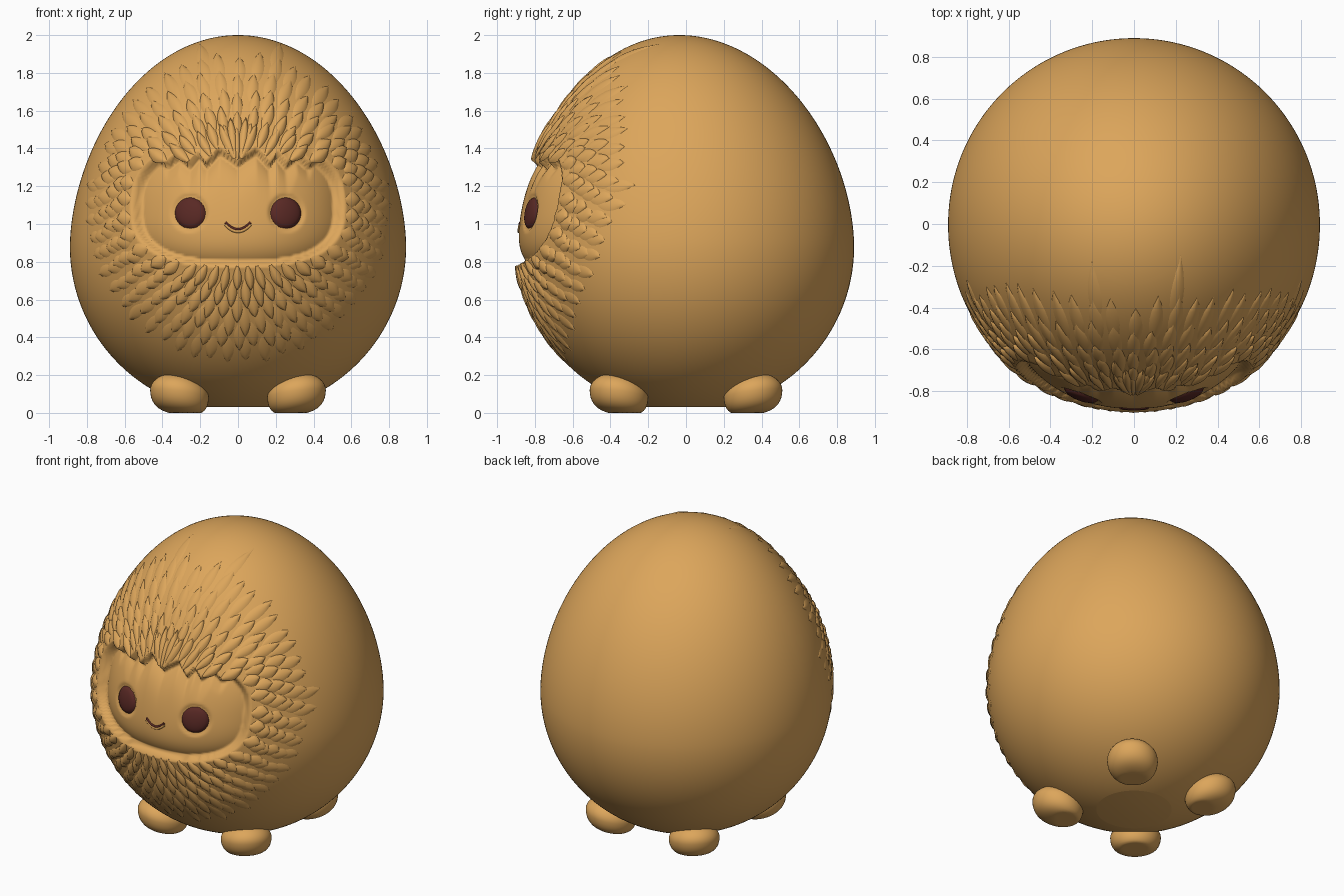
import bpy, bmesh, math, random
from mathutils import Vector

if "Cube" in bpy.data.objects:
    bpy.data.objects.remove(bpy.data.objects["Cube"])
random.seed(4)


def material(name, rgb):
    m = bpy.data.materials.new(name)
    m.diffuse_color = (*rgb, 1)
    m.use_nodes = True
    m.node_tree.nodes["Principled BSDF"].inputs["Base Color"].default_value = m.diffuse_color
    return m


TAN = material("warm tan", (0.72, 0.38, 0.105))
BROWN = material("dark brown", (0.10, 0.022, 0.018))


def finish(name, bm, mat, weld=True):
    if weld:
        bmesh.ops.remove_doubles(bm, verts=bm.verts, dist=1e-5)
    bmesh.ops.recalc_face_normals(bm, faces=bm.faces)
    for f in bm.faces:
        f.smooth = True
    me = bpy.data.meshes.new(name)
    bm.to_mesh(me)
    bm.free()
    me.materials.append(mat)
    ob = bpy.data.objects.new(name, me)
    bpy.context.collection.objects.link(ob)
    return ob


# ---- egg shape helpers ----
def radius(z):
    t = (z - 0.88) / (1.12 if z > 0.88 else 0.88)
    return 0.89 * math.sqrt(max(0, 1 - abs(t) ** (1.8 if z > 0.88 else 2)))


def lean(z):
    return -0.035 * max(0, z - 1) ** 2


def normal(x, y, z):
    slope = (radius(z + 0.002) ** 2 - radius(z - 0.002) ** 2) / 0.008
    return Vector((x, y, -slope)).normalized()


def on_front(x, z, h=0.0):
    """Point on the front of the egg, raised by h."""
    y = -math.sqrt(max(0.0004, radius(z) ** 2 - x * x))
    return Vector((x, y + lean(z), z)) + normal(x, y, z) * h


# ---- face opening: rounded shape with a jagged hairline ----
HAIR = [(0, 1.32), (0.04, 1.35), (0.10, 1.39), (0.17, 1.31), (0.21, 1.37),
        (0.26, 1.31), (0.32, 1.36), (0.38, 1.31), (0.42, 1.34), (0.6, 1.34)]


def hairline(x):
    x = min(abs(x), 0.599)
    for (a, za), (b, zb) in zip(HAIR, HAIR[1:]):
        if x <= b:
            return za + (zb - za) * (x - a) / (b - a)


def face_s(x, z):
    dz = (z - 1.08) / (0.34 if z > 1.08 else 0.29)
    s = (abs(x / 0.54) ** 2.7 + abs(dz) ** 2.7) ** (1 / 2.7)
    return max(s, 1 + (z - hairline(x)) / 0.35)


def face_depth(x, z):
    s = face_s(x, z)
    inside = -0.045 * min(s, 1) ** 4
    outside = 0.02 * math.exp(-max(0, s - 1) * 3)
    k = min(1, max(0, (s - 0.98) / 0.04))
    d = inside + (outside - inside) * k
    # soft sockets round the eyes
    e = math.hypot(abs(x) - 0.258, z - 1.06)
    return d - 0.014 * math.exp(-((e - 0.082) / 0.012) ** 2)


# ---- body: lathed egg, finer towards the front ----
bm = bmesh.new()
COLS, ROWS = 280, 220
grid = []
for i in range(ROWS + 1):
    z = 1.015 - 0.985 * math.cos(math.pi * i / ROWS)
    row = []
    for j in range(COLS):
        s = 2 * j / COLS - 1
        a = math.pi * (0.5 * s + 0.5 * s ** 3)
        r = max(radius(z), 1e-4)
        x, y = r * math.sin(a), -r * math.cos(a)
        p = Vector((x, y + lean(z), z))
        if y < 0 and 0.2 < z < 1.95:
            p += normal(x, y, z) * face_depth(x, z) * min(1, -y / 0.3)
        row.append(bm.verts.new(p))
    grid.append(row)
for i in range(ROWS):
    for j in range(COLS):
        k = (j + 1) % COLS
        bm.faces.new((grid[i][j], grid[i][k], grid[i + 1][k], grid[i + 1][j]))
bm.faces.new(grid[0])
finish("egg_body", bm, TAN)


# ---- feathers: leaf-shaped shells that follow the egg ----
def feather(bm, x, z, ang, length, width, h):
    d, n = (math.cos(ang), math.sin(ang)), (-math.sin(ang), math.cos(ang))
    rows = []
    for i in range(9):
        u = i / 8
        w = width * math.sin(math.pi * min(1, 0.06 + 0.94 * u ** 1.15)) ** 0.7
        row = []
        for j in range(7):
            v = j / 3 - 1
            px = x + d[0] * length * u + n[0] * w * v / 2
            pz = z + d[1] * length * u + n[1] * w * v / 2
            lift = h * (1 - v * v) * (0.55 + 0.45 * u) * math.sin(math.pi * (0.08 + 0.84 * u)) ** 0.4
            base = 0.02 * math.exp(-max(0, face_s(px, pz) - 1) * 3)
            row.append(bm.verts.new(on_front(px, pz, base + lift - 0.005)))
        rows.append(row)
    for a, b in zip(rows, rows[1:]):
        for j in range(6):
            bm.faces.new((a[j], a[j + 1], b[j + 1], b[j]))


bm = bmesh.new()
RINGS = 6
for k in range(RINGS):
    t = k / RINGS
    count = 38 + 3 * k
    for i in range(count):
        a = 2 * math.pi * (i + 0.5 * (k % 2) + random.uniform(-0.12, 0.12)) / count - math.pi / 2
        c, s = math.cos(a), math.sin(a)
        inner = 0.2
        while face_s(inner * c, 1.08 + inner * s) < 1.03:
            inner += 0.005
        outer = 1 / math.hypot(c / 0.76, s / (0.84 if s > 0 else 0.75))
        rr = inner + (outer - inner) * t
        x, z = rr * c, 1.08 + rr * s
        step = (outer - inner) / RINGS
        length = min(0.17, step * 1.6 + 0.02) * random.uniform(0.9, 1.1)
        if abs(x + c * length) > 0.95 * radius(z + s * length):
            continue
        width = 2 * math.pi * rr / count * 1.08
        feather(bm, x, z, a, length, width, 0.026 * (1 - 0.6 * t))
# centre tuft sweeping up from the hairline
for side in (-1, 1):
    for off, ln in ((0.12, 0.22), (0.42, 0.2)):
        feather(bm, side * 0.015, 1.34, math.pi / 2 - side * off, ln, 0.06, 0.03)
finish("face_feathers", bm, TAN, weld=False)


# ---- eyes: shallow domes set in the face ----
for side, label in ((-1, "left"), (1, "right")):
    bm = bmesh.new()
    rings = []
    for i in range(9):
        q = i / 8
        ring = []
        for j in range(40):
            a = 2 * math.pi * j / 40
            x, z = side * 0.258 + 0.083 * q * math.cos(a), 1.06 + 0.083 * q * math.sin(a)
            s = min(1, face_s(x, z))
            h = -0.045 * s ** 4 + 0.024 * math.sqrt(1 - q * q) - 0.012
            ring.append(bm.verts.new(on_front(x, z, h)))
        rings.append(ring)
    for a, b in zip(rings, rings[1:]):
        for j in range(40):
            k = (j + 1) % 40
            if a is rings[0]:
                continue
            bm.faces.new((a[j], a[k], b[k], b[j]))
    bm.faces.new(rings[1])
    bmesh.ops.delete(bm, geom=rings[0], context='VERTS')
    finish(label + "_eye", bm, BROWN)


# ---- smile: thin curved line with a soft lip below ----
def smile(name, drop, thick, lift, mat):
    cu = bpy.data.curves.new(name, 'CURVE')
    cu.dimensions = '3D'
    cu.bevel_depth = thick
    cu.bevel_resolution = 3
    cu.use_fill_caps = True
    sp = cu.splines.new('POLY')
    sp.points.add(16)
    for i, p in enumerate(sp.points):
        v = i / 8 - 1
        x, z = 0.066 * v, 0.972 - drop + 0.036 * v * v
        p.co = (*on_front(x, z, lift - 0.045 * face_s(x, z) ** 4), 1)
    cu.materials.append(mat)
    bpy.context.collection.objects.link(bpy.data.objects.new(name, cu))


smile("mouth_line", 0, 0.007, 0.0, BROWN)
smile("lower_lip", 0.011, 0.009, -0.001, TAN)

# ---- feet: rounded stubs with flattened soles ----
for sx, lx in ((-1, "left"), (1, "right")):
    for sy, ly in ((-1, "front"), (1, "back")):
        bm = bmesh.new()
        bmesh.ops.create_uvsphere(bm, u_segments=40, v_segments=24, radius=1)
        for v in bm.verts:
            x, y, z = v.co
            if z < 0:
                z = -(1 - (1 - abs(z)) ** 1.5)
            r = 0.155
            v.co = (sx * 0.31 + x * r, sy * 0.355 + y * r,
                    max(0, 0.1 + z * 0.105 + 0.02 * (x * sx + y * sy)))
        finish(f"{ly}_{lx}_foot", bm, TAN)
